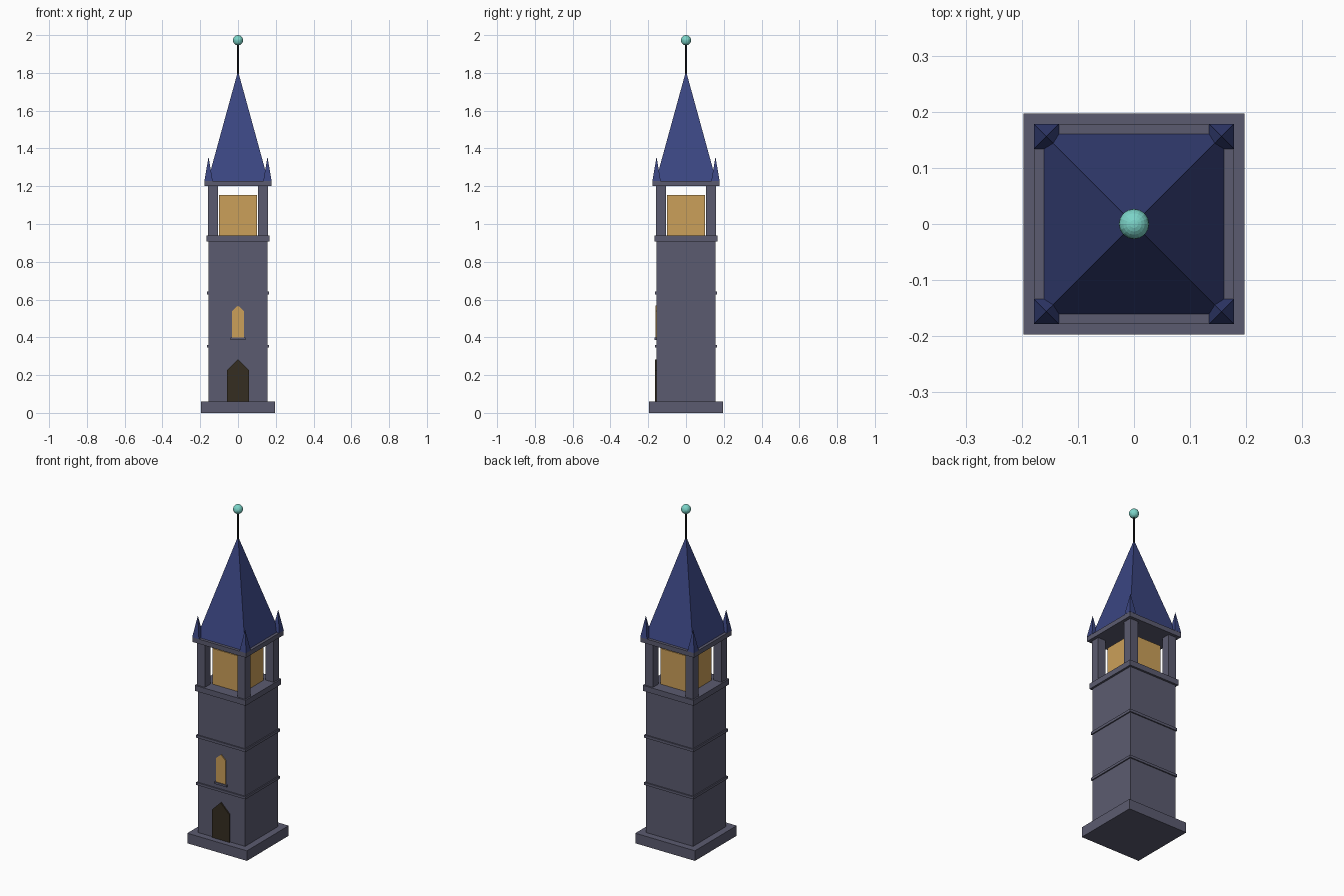
import bpy
import bmesh
import math
from mathutils import Matrix

cube = bpy.data.objects.get("Cube")
if cube:
    bpy.data.objects.remove(cube, do_unlink=True)


def material(name, rgb):
    mat = bpy.data.materials.new(name)
    mat.use_nodes = True
    mat.diffuse_color = (*rgb, 1)
    mat.node_tree.nodes["Principled BSDF"].inputs["Base Color"].default_value = (*rgb, 1)
    return mat


STONE = material("grey stone", (0.105, 0.105, 0.16))
SLATE = material("blue slate", (0.043, 0.06, 0.22))
GLOW = material("amber glow", (0.6, 0.35, 0.1))
WOOD = material("dark wood", (0.036, 0.027, 0.015))
IRON = material("black iron", (0.012, 0.012, 0.014))
TEAL = material("teal orb", (0.2, 0.66, 0.58))


def finish(name, bm, mat):
    bmesh.ops.recalc_face_normals(bm, faces=bm.faces)
    mesh = bpy.data.meshes.new(name)
    bm.to_mesh(mesh)
    bm.free()
    mesh.materials.append(mat)
    obj = bpy.data.objects.new(name, mesh)
    bpy.context.collection.objects.link(obj)
    return obj


def box(name, mat, half_x, half_y, low, high, x=0, y=0):
    bm = bmesh.new()
    place = Matrix.Translation((x, y, (low + high) / 2))
    size = Matrix.Diagonal((2 * half_x, 2 * half_y, high - low, 1))
    bmesh.ops.create_cube(bm, size=1, matrix=place @ size)
    return finish(name, bm, mat)


def cone(name, mat, sides, radius, tip, low, high, x=0, y=0):
    bm = bmesh.new()
    place = Matrix.Translation((x, y, (low + high) / 2))
    turn = Matrix.Rotation(math.pi / 4, 4, "Z")
    bmesh.ops.create_cone(bm, cap_ends=True, segments=sides, radius1=radius,
                          radius2=tip, depth=high - low, matrix=place @ turn)
    return finish(name, bm, mat)


def pyramid(name, half, low, high, x=0, y=0):
    return cone(name, SLATE, 4, half * math.sqrt(2), 0, low, high, x, y)


def pointed_panel(name, mat, half, low, shoulder, peak, front, back):
    outline = [(-half, low), (half, low), (half, shoulder), (0, peak), (-half, shoulder)]
    bm = bmesh.new()
    face = bm.faces.new([bm.verts.new((x, front, z)) for x, z in outline])
    grown = bmesh.ops.extrude_face_region(bm, geom=[face], use_keep_orig=True)
    verts = [v for v in grown["geom"] if isinstance(v, bmesh.types.BMVert)]
    bmesh.ops.translate(bm, verts=verts, vec=(0, back - front, 0))
    return finish(name, bm, mat)


# Square stone tower: name, half width, bottom, top
for name, half, low, high in [
    ("base_plinth", 0.197, 0, 0.06),
    ("shaft", 0.156, 0.06, 0.91),
    ("lower_band", 0.163, 0.345, 0.36),
    ("upper_band", 0.163, 0.627, 0.643),
    ("belfry_floor", 0.168, 0.907, 0.94),
    ("belfry_ceiling", 0.177, 1.2, 1.228),
]:
    box(name, STONE, half, half, low, high)

# Glowing lantern room
box("lantern", GLOW, 0.1, 0.1, 0.94, 1.153)

# Corner posts and pinnacles
for x_side, x_name in ((-1, "right"), (1, "left")):
    for y_side, y_name in ((-1, "front"), (1, "back")):
        corner = f"{y_name}_{x_name}"
        box(f"belfry_post_{corner}", STONE, 0.026, 0.026, 0.94, 1.2,
            x_side * 0.133, y_side * 0.133)
        pyramid(f"pinnacle_{corner}", 0.022, 1.228, 1.355,
                x_side * 0.156, y_side * 0.156)

# Door, window and sill
pointed_panel("door", WOOD, 0.058, 0.03, 0.225, 0.283, -0.164, -0.15)
pointed_panel("window", GLOW, 0.031, 0.395, 0.54, 0.568, -0.162, -0.15)
box("window_sill", STONE, 0.041, 0.009, 0.386, 0.398, 0, -0.158)

# Spire, rod and orb
pyramid("spire", 0.16, 1.228, 1.81)
cone("finial_rod", IRON, 8, 0.005, 0.005, 1.78, 1.96)
bm = bmesh.new()
bmesh.ops.create_uvsphere(bm, u_segments=16, v_segments=12, radius=0.027,
                          matrix=Matrix.Translation((0, 0, 1.973)))
finish("finial_orb", bm, TEAL)
